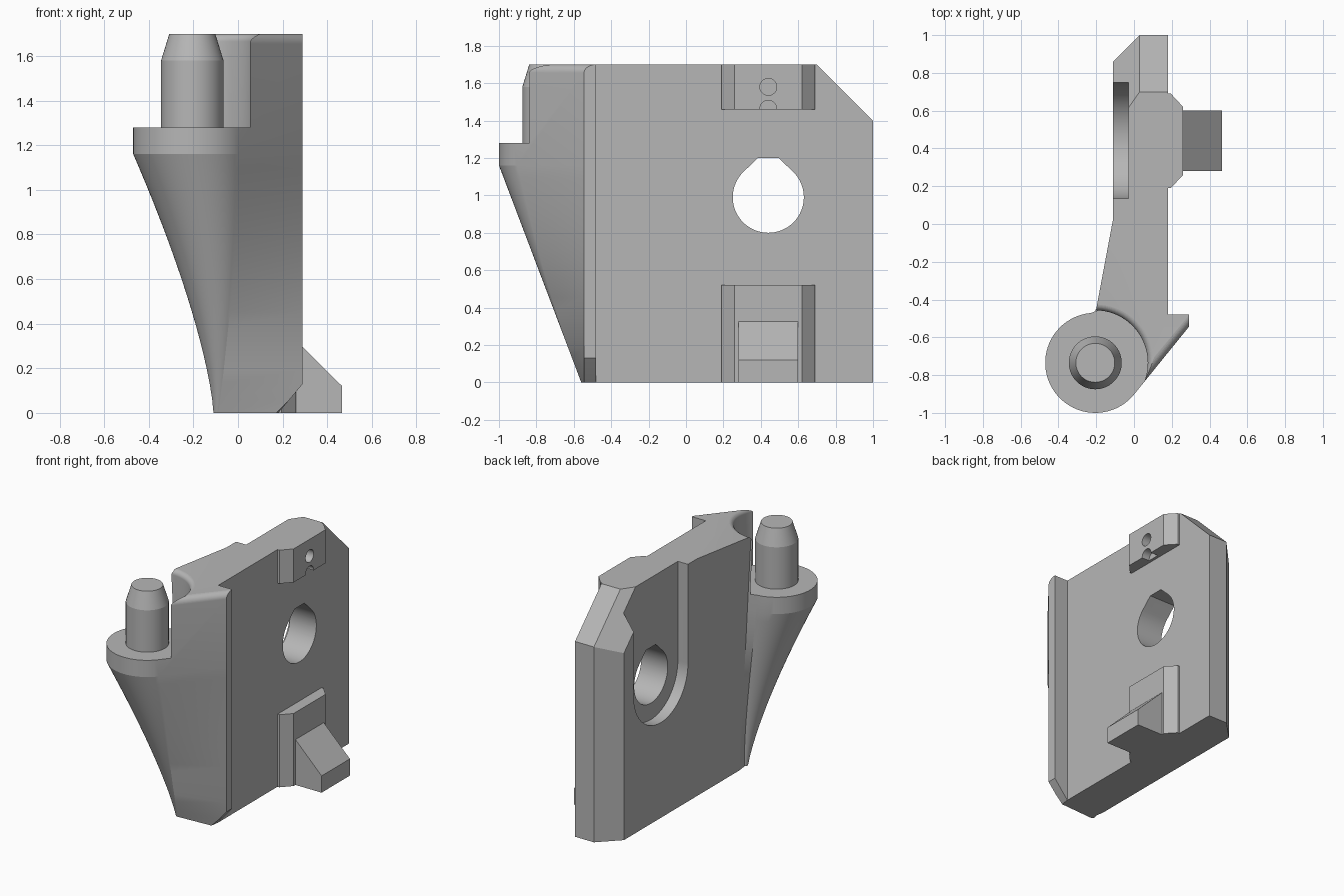
import bpy, bmesh, math
from mathutils import Vector

if "Cube" in bpy.data.objects:
    bpy.data.objects.remove(bpy.data.objects["Cube"])

grey = bpy.data.materials.new("light_grey")
grey.diffuse_color = (0.47, 0.47, 0.47, 1)
grey.use_nodes = True
grey.node_tree.nodes["Principled BSDF"].inputs["Base Color"].default_value = grey.diffuse_color


def loft(name, rings, post=None):
    """Closed solid through rings that share the same point count."""
    bm = bmesh.new()
    vs = [[bm.verts.new(p) for p in r] for r in rings]
    n = len(rings[0])
    for a, b in zip(vs, vs[1:]):
        for i in range(n):
            j = (i + 1) % n
            bm.faces.new((a[i], a[j], b[j], b[i]))
    bm.faces.new(vs[0][::-1])
    bm.faces.new(vs[-1])
    if post:
        post(bm)
    bmesh.ops.recalc_face_normals(bm, faces=bm.faces)
    me = bpy.data.meshes.new(name)
    bm.to_mesh(me)
    bm.free()
    me.materials.append(grey)
    ob = bpy.data.objects.new(name, me)
    bpy.context.collection.objects.link(ob)
    return ob


def extrude_x(name, yz, x0, x1):
    return loft(name, [[(x, y, z) for y, z in yz] for x in (x0, x1)])


def extrude_z(name, xy, z0, z1):
    return loft(name, [[(x, y, z) for x, y in xy] for z in (z0, z1)])


def lathe(name, cx, cy, profile, n=64):
    return loft(name, [[(cx + r * math.cos(2 * math.pi * i / n),
                         cy + r * math.sin(2 * math.pi * i / n), z)
                        for i in range(n)] for r, z in profile])


def arc(cy, cz, r, a0, a1, n=48):
    return [(cy + r * math.cos(math.radians(a0 + (a1 - a0) * i / n)),
             cz + r * math.sin(math.radians(a0 + (a1 - a0) * i / n)))
            for i in range(n + 1)]


def cut(ob, cutter):
    m = ob.modifiers.new("cut", 'BOOLEAN')
    m.operation, m.solver, m.object = 'DIFFERENCE', 'EXACT', cutter
    bpy.context.view_layer.objects.active = ob
    bpy.ops.object.modifier_apply(modifier=m.name)
    bpy.data.objects.remove(cutter)


def smooth(ob, deg):
    bpy.ops.object.select_all(action='DESELECT')
    ob.select_set(True)
    bpy.context.view_layer.objects.active = ob
    bpy.ops.object.shade_smooth_by_angle(angle=math.radians(deg))


def section(z, d=0.0):
    """Outline of plate, tapering pin support and flange at height z."""
    t = min(z / 1.16, 1)
    r = 0.02 + 0.245 * t
    cx, cy = -0.11 - 0.36 * t ** 1.4 + r, -0.56 - 0.44 * t + r
    r -= d
    fx = min(0.29, 0.181 + 0.109 * z / 0.13)
    px, py = fx - 0.01 * (z < 0.01), min(-0.485, -0.545 + 1.5 * d)
    dx, dy = px - cx, py - cy
    end = 360 + math.degrees(math.atan2(dy, dx) - math.acos(r / math.hypot(dx, dy)))
    pts = [(0.18, -0.48), (0.18, 1), (0.03, 1), (-0.11, 0.86), (-0.11, 0.03),
           (-0.11 - 0.09 * z / 1.7, -0.45)]
    pts += arc(cx, cy, r, 120 - 25 * t, end, 44)
    pts += [(px, py), (fx, -0.48)]
    return [(x, y, z) for x, y in pts]


def trim_corner(bm):
    # sloped top back corner and its matching chamfer
    for no in ((0, 1, 1), (-1.43, 1, 1)):
        bmesh.ops.bisect_plane(bm, geom=bm.verts[:] + bm.edges[:] + bm.faces[:],
                               plane_co=(0.03, 1, 1.4), plane_no=Vector(no).normalized(),
                               clear_outer=True)
        bmesh.ops.holes_fill(bm, edges=bm.edges[:], sides=0)


# Main body: plate, flange and support
levels = [(0, 0), (0.06, 0), (0.13, 0)]
levels += [(0.13 + 1.03 * i / 16, 0) for i in range(1, 17)]
levels += [(1.655 + 0.045 * math.sin(math.radians(a)),
            0.045 * (1 - math.cos(math.radians(a)))) for a in range(0, 91, 9)]
body = loft("body_plate", [section(z, d) for z, d in levels], trim_corner)

# Scoop around the pin, with a rounded rim
CX, CY = -0.205, -0.735
rim = [(0.278 + 0.035 * (1 - math.cos(math.radians(a))),
        1.665 + 0.035 * math.sin(math.radians(a))) for a in range(0, 91, 9)]
cut(body, lathe("scoop_cutter", CX, CY, [(0.278, 1.28)] + rim + [(0.313, 1.8)], 72))

# U-shaped recess and flat-topped through hole
cut(body, extrude_x("recess_cutter",
                    [(0.135, 1.8)] + arc(0.4425, 0.99, 0.3075, 180, 360) + [(0.75, 1.8)],
                    -0.3, -0.03))
cut(body, extrude_x("hole_cutter",
                    arc(0.44, 0.99, 0.19, 135, 405) + [(0.495, 1.2), (0.385, 1.2)],
                    -0.4, 0.4))
smooth(body, 9)

# Raised pads on the right face
pad = [(0.175, 0.19), (0.195, 0.19), (0.26, 0.26), (0.26, 0.62), (0.195, 0.69), (0.175, 0.69)]
upper = extrude_z("upper_pad", pad, 1.46, 1.7)
for z in (1.58, 1.463):
    cut(upper, extrude_x("dimple_cutter", arc(0.44, z, 0.045, 0, 352.5, 47), 0.2, 0.4))
smooth(upper, 9)
extrude_z("lower_pad", pad, 0, 0.52)

# Hook on the lower pad
hook = [(0.255, 0), (0.467, 0), (0.467, 0.12), (0.26, 0.325), (0.255, 0.325)]
loft("hook", [[(x, y, z) for x, z in hook] for y in (0.28, 0.6)])

# Pin with a tapered tip
pin = lathe("pin", CX, CY, [(0.14, 1.275), (0.14, 1.58), (0.103, 1.7)])
smooth(pin, 9)
